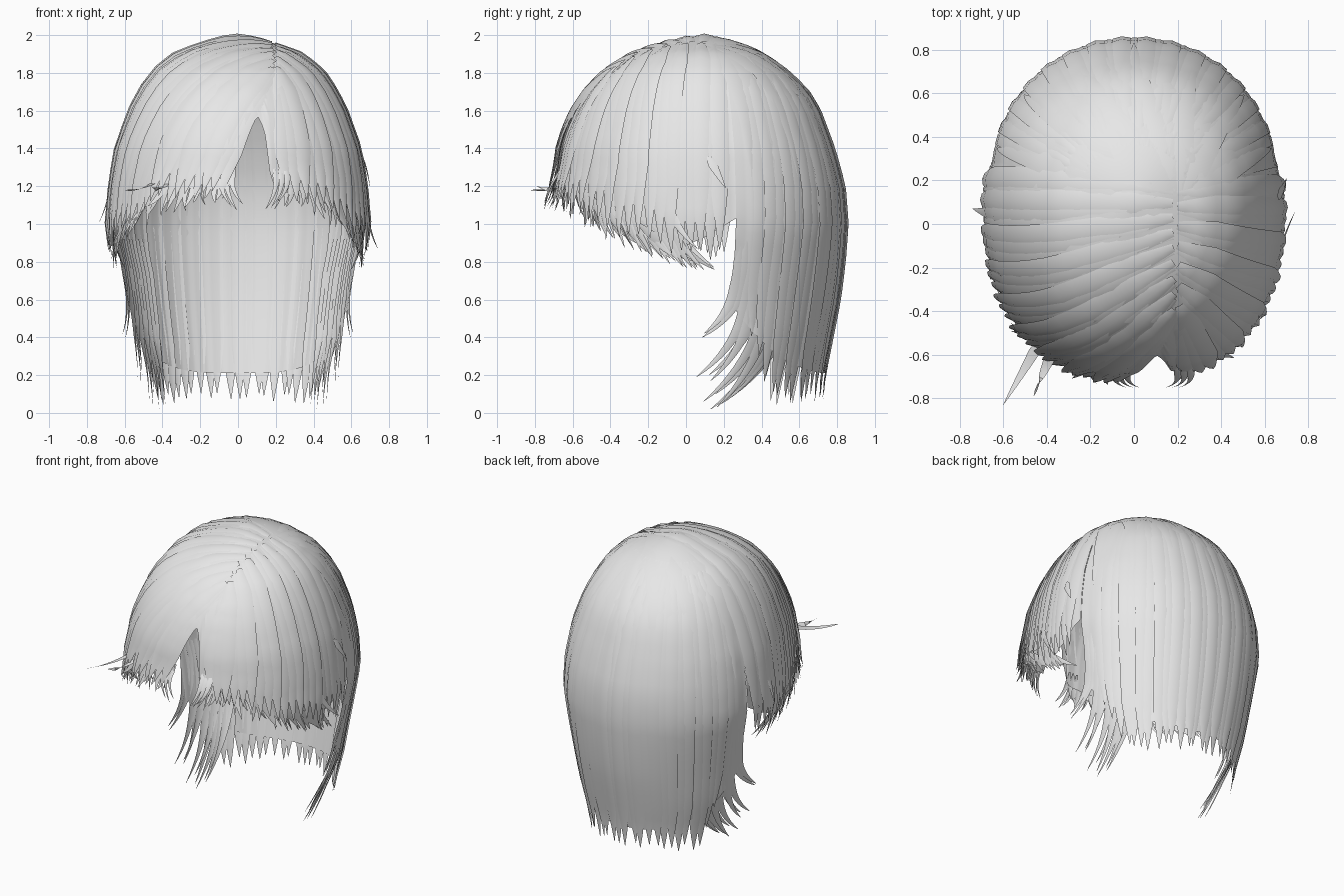
import bpy, bmesh, math, random
from mathutils import Vector

if "Cube" in bpy.data.objects:
    bpy.data.objects.remove(bpy.data.objects["Cube"])

random.seed(4)
CY = 0.1  # y of the head axis

grey = bpy.data.materials.new("hair_grey")
grey.diffuse_color = (0.8, 0.8, 0.8, 1)
grey.use_nodes = True
grey.node_tree.nodes["Principled BSDF"].inputs["Base Color"].default_value = grey.diffuse_color

# Half width, depth to the back and depth to the front, by height
WIDTH = [(0, .48), (.2, .52), (.4, .57), (.6, .60), (.8, .64), (1.0, .68), (1.2, .67), (1.4, .64),
         (1.6, .57), (1.7, .52), (1.8, .455), (1.9, .335), (1.95, .21), (1.985, .1), (2, 0)]
BACK = [(0, .62), (.2, .64), (.4, .68), (.6, .72), (.8, .745), (1, .76), (1.2, .745), (1.4, .69),
        (1.6, .615), (1.7, .555), (1.8, .46), (1.9, .325), (1.95, .22), (1.985, .11), (2, 0)]
FRONT = [(0, .7), (.8, .76), (1, .79), (1.2, .80), (1.4, .775), (1.5, .745), (1.6, .70), (1.7, .635),
         (1.8, .54), (1.9, .39), (1.95, .26), (1.985, .13), (2, 0)]
# Lower edge of the front cap, by angle (-90 is the middle of the front)
HEM = [(-194, 1.03), (-180, .93), (-170, .88), (-156, .92), (-134, 1.04), (-118, 1.18), (-91.4, 1.22),
       (-90.3, 1.38), (-86.5, 1.51), (-81, 1.57), (-78.5, 1.45), (-77.5, 1.22), (-62, 1.18),
       (-46, 1.04), (-24, .92), (-10, .88), (0, .93), (14, 1.03)]


def table(rows, v):
    if v <= rows[0][0]:
        return rows[0][1]
    for (a, p), (b, q) in zip(rows, rows[1:]):
        if v <= b:
            return p + (q - p) * (v - a) / (b - a)
    return rows[-1][1]


def radius(a, z):
    c, s = abs(math.cos(a)), math.sin(a)
    n = 2.12 if s > 0 else 2.4
    w, d = table(WIDTH, z), table(BACK if s > 0 else FRONT, z)
    if w < 1e-6 or d < 1e-6:
        return 0.0
    return ((c / w) ** n + (abs(s) / d) ** n) ** (-1 / n)


def surf(deg, z, k=1.0):
    a = math.radians(deg)
    r = radius(a, z) * k
    return Vector((r * math.cos(a), CY + r * math.sin(a), z))


def centre(p):
    return Vector((0, CY, min(p.z, 1.1)))


def project(p, k=1.0):
    """Move a rough point onto the hair surface along a ray from the head's middle."""
    o = centre(p)
    d = (p - o).normalized()
    lo, hi = 0.0, 1.6
    for _ in range(24):
        m = (lo + hi) / 2
        q = o + d * m
        if q.z < 2 and math.hypot(q.x, q.y - CY) < radius(math.atan2(q.y - CY, q.x), q.z):
            lo = m
        else:
            hi = m
    high = max(0, min(1, ((o + d * lo).z - 1.85) / .12))
    return o + d * lo * (k - .008 * high)


def bezier(a, b, c, n):
    return [a * (1 - t) ** 2 + b * 2 * t * (1 - t) + c * t * t for t in (i / n for i in range(n + 1))]


def lock(bm, pts, width, taper=.4, ridge=.012):
    """A tapered ribbon with a raised middle."""
    n, prev = len(pts) - 1, None
    for i, p in enumerate(pts):
        t = i / n
        tan = pts[min(i + 1, n)] - pts[max(i - 1, 0)]
        out = (p - centre(p)).normalized()
        side = tan.cross(out).normalized()
        w = width * min(1, .35 + 3 * t) * min(1, ((1 - t) / taper) ** .8 + .03)
        h = ridge * w / width
        row = [bm.verts.new(q) for q in (p - side * w - out * h, p + out * h * .4, p + side * w - out * h)]
        if prev:
            for j in (0, 1):
                bm.faces.new((prev[j], prev[j + 1], row[j + 1], row[j]))
        prev = row


def finish(bm, name, angle=40):
    bmesh.ops.recalc_face_normals(bm, faces=bm.faces)
    me = bpy.data.meshes.new(name)
    bm.to_mesh(me)
    bm.free()
    me.materials.append(grey)
    ob = bpy.data.objects.new(name, me)
    bpy.context.collection.objects.link(ob)
    bpy.ops.object.select_all(action='DESELECT')
    ob.select_set(True)
    bpy.context.view_layer.objects.active = ob
    bpy.ops.object.shade_smooth_by_angle(angle=math.radians(angle))


def shell(name, a0, a1, cols, rows, hem, k):
    """A sheet from the crown down to a lower edge, with shallow strand steps."""
    bm = bmesh.new()
    grid = []
    for c in range(cols + 1):
        a = a0 + (a1 - a0) * c / cols
        h = hem(a)
        step = .006 * ((c % 5) / 5)
        grid.append([bm.verts.new(surf(a, 2 - (2 - h) * (r / rows) ** 1.7, k - step * r / rows))
                     for r in range(rows + 1)])
    for p, q in zip(grid, grid[1:]):
        for r in range(rows):
            bm.faces.new((p[r], q[r], q[r + 1], p[r + 1]))
    bmesh.ops.remove_doubles(bm, verts=bm.verts, dist=1e-4)
    finish(bm, name)


# Base sheets
shell("front_cap", -194, 14, 170, 24, lambda a: table(HEM, a), .994)
shell("back_curtain", 14, 166, 110, 26, lambda a: .21 + .36 * (abs(a - 90) / 76) ** 3, .99)

# Back locks, running from the crown to a pointed fringe
bm = bmesh.new()
for i in range(29):
    a = 26 + 128 * i / 28
    tip = random.uniform(.04, .11) + .35 * max(0, (abs(a - 90) - 50) / 14)
    k = .993 + .008 * (i % 2)
    lean = random.uniform(-1.5, 1.5)
    pts = [surf(a + lean * (j / 22) ** 3, 1.93 + (tip - 1.93) * (j / 22) ** 1.15, k) for j in range(23)]
    lock(bm, pts, .042, taper=.14, ridge=.006)
finish(bm, "back_locks")

# Side strands that follow the curtain, then curl forward at their ends
bm = bmesh.new()
TIPS = [.42, .40, .19, .17, .20, .06, .03, .10, .02, .06, .05]
for s in (-1, 1):
    for i, tip in enumerate(TIPS):
        u = i / (len(TIPS) - 1)
        a = 17 + 29 * u
        if s < 0:
            a = 180 - a
        pts = []
        for j in range(21):
            t = j / 20
            p = surf(a, .92 + (tip - .92) * t, .985 + .008 * min(1, 3 * t) + .10 * (1 - u) * t ** 4)
            p.y -= (.19 + .09 * u + .03 * (i % 3)) * t ** 3.6
            pts.append(p)
        lock(bm, pts, .036, taper=.5, ridge=.005)
finish(bm, "side_strands")

# Swept locks, from the parting over the cap to the front and side edges
bm = bmesh.new()
for s, first, last, count in ((-1, -96, -178, 26), (1, -72, -4, 20)):
    for i in range(count):
        u = i / (count - 1)
        y = -.42 + .56 * u
        start = Vector((.19 + s * .01, y, 1.97 - .75 * (y - CY) ** 2))
        a = first + (last - first) * u
        end = surf(a, table(HEM, a) - random.uniform(.02, .08))
        end.y += .12 * u
        mid = Vector((start.x * .3 + end.x * .7, (start.y + end.y) / 2 - .05 * (1 - u),
                      start.z * .65 + end.z * .35))
        k = 1.0 + .007 * (i % 3)
        path = bezier(start, mid, end, 18)
        pts = [project(p, k + .04 * (j / 18) ** 5) for j, p in enumerate(path)]
        lock(bm, pts, .055, taper=.3, ridge=.010)
finish(bm, "swept_locks")

# Crown locks fanning out behind the parting
bm = bmesh.new()
for i in range(15):
    a = 10 + 160 * i / 14
    start, end = Vector((.21, .10, 1.97)), surf(a, 1.25)
    mid = surf(a, 1.85)
    pts = [project(p, 1.0 + .004 * (i % 2) - .006 * (j / 14) ** 2)
           for j, p in enumerate(bezier(start, mid, end, 14))]
    lock(bm, pts, .07, taper=.7, ridge=.008)
finish(bm, "crown_locks")

# Curled wisps: short and forward at the fringe, long and swept back at the sides
bm = bmesh.new()
angles = [-94 - 76 * i / 37 for i in range(38)] + [-75 + 65 * i / 31 for i in range(32)]
for a in angles:
    s = 1 if a > -84 else -1          # side of the parting
    u = min(1, abs(a + 84) / 84)      # 0 at the parting, 1 at the side
    h = table(HEM, a)
    sweep = s * u * (8 + random.uniform(0, 8))
    curl = s * (1 - u) * random.uniform(-1, 4)
    flare = random.uniform(0, .07) * (1 - .5 * u)
    top = surf(a - sweep * .3, table(HEM, a - sweep * .3) + .08, 1.0)
    mid = surf(a + sweep * .3 + curl, h - .03, 1.015)
    tip = surf(a + sweep - curl, h - .04 - random.uniform(.03, .10), 1.01 + flare)
    lock(bm, bezier(top, mid, tip, 9), random.uniform(.014, .026), taper=.8, ridge=.004)
# Ends curling in around the opening below the parting
for x, d in ((-.02, 1), (-.05, 1), (-.08, 1), (.19, -1), (.22, -1), (.25, -1)):
    z = random.uniform(1.07, 1.12)
    pts = bezier(Vector((x, -.66, 1.30)), Vector((x - d * .04, -.73, 1.2)), Vector((x + d * .045, -.75, z)), 9)
    lock(bm, pts, .018, taper=.8, ridge=.004)
finish(bm, "fringe_wisps")

# Loose ends standing off the sides and the front corner
bm = bmesh.new()
for p, q, r in (((-.42, -.52, 1.24), (-.50, -.66, 1.17), (-.60, -.83, 1.18)),
                ((-.36, -.56, 1.24), (-.42, -.68, 1.15), (-.46, -.79, 1.20)),
                ((.67, -.12, 1.15), (.69, -.06, .98), (.74, .06, .87)),
                ((.66, .12, 1.36), (.69, .16, 1.28), (.70, .21, 1.19)),
                ((.66, -.15, 1.0), (.65, 0, .84), (.60, .15, .76)),
                ((.66, -.25, 1.0), (.66, -.1, .86), (.62, .05, .80)),
                ((-.66, -.15, 1.0), (-.65, 0, .84), (-.60, .13, .77)),
                ((-.66, -.25, 1.0), (-.66, -.1, .87), (-.62, .05, .81)),
                ((-.67, .05, 1.25), (-.69, .05, 1.1), (-.74, .07, 1.0))):
    lock(bm, bezier(Vector(p), Vector(q), Vector(r), 8), .026, taper=.8, ridge=.004)
finish(bm, "loose_ends")
